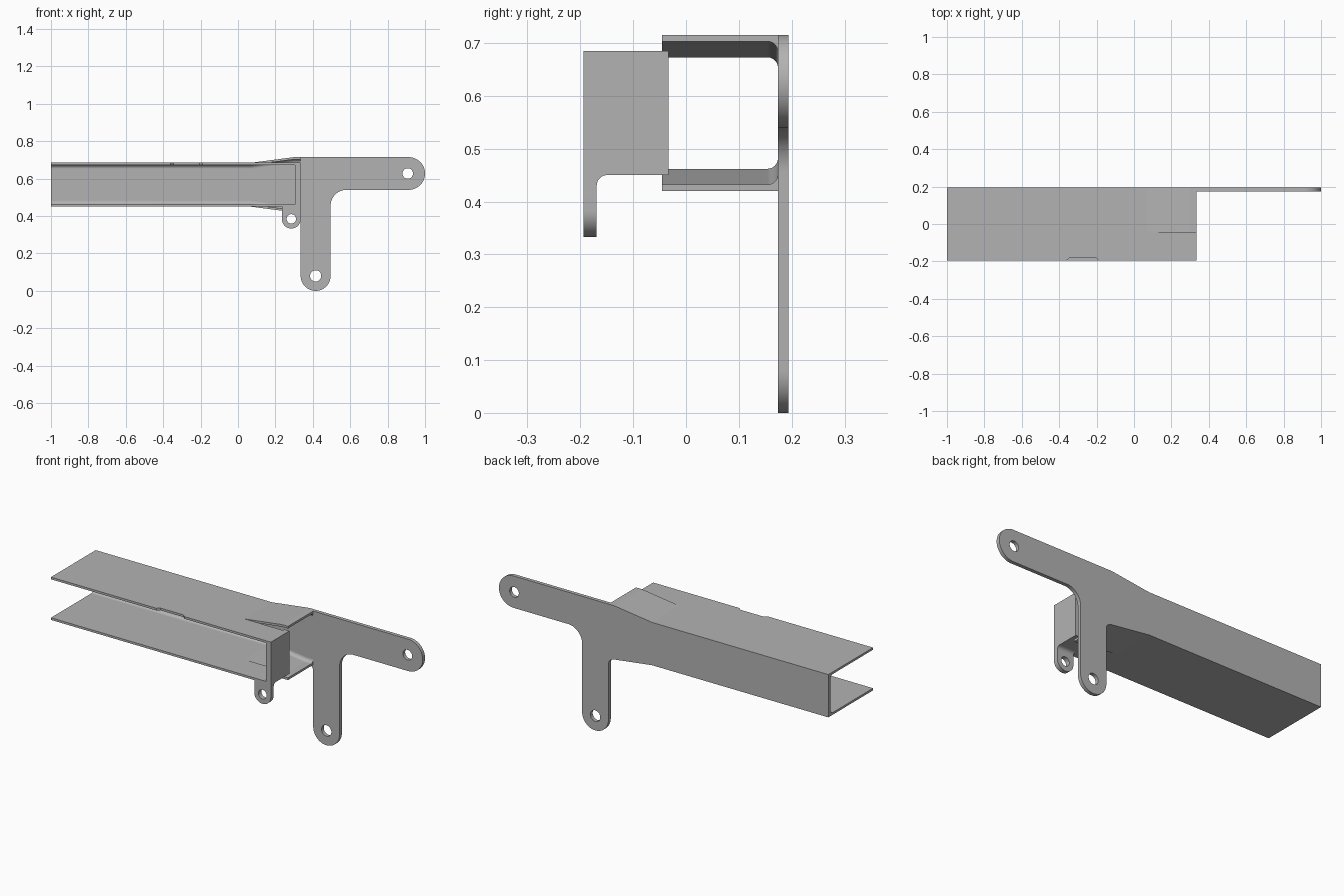
import bpy, bmesh, math
from mathutils import Vector

if "Cube" in bpy.data.objects:
    bpy.data.objects.remove(bpy.data.objects["Cube"], do_unlink=True)

GREY = (0.45, 0.45, 0.45, 1)
metal = bpy.data.materials.new("grey_metal")
metal.use_nodes = True
metal.diffuse_color = GREY
metal.node_tree.nodes["Principled BSDF"].inputs["Base Color"].default_value = GREY

FRONT, BACK, INNER = -0.194, 0.194, 0.174   # depth limits and inside of the back wall
SPLIT = -0.045                              # slit between flat strip and flared flange
MID, HALF, FLARED = 0.5675, 0.1175, 0.1475  # channel centre height and half heights
SHEET, END = 0.012, 0.335
BEND, LEVEL = 0.07, 0.30                    # where the flare starts and levels off
STATIONS = [(-1, HALF), (BEND, HALF), (LEVEL, FLARED), (END, FLARED)]


def arc(cx, cy, r, start, stop):
    n = max(6, round(abs(stop - start) / 5.625))
    angles = [math.radians(start + (stop - start) * i / n) for i in range(n + 1)]
    return [(cx + r * math.cos(a), cy + r * math.sin(a)) for a in angles]


def finish(name, bm):
    bmesh.ops.recalc_face_normals(bm, faces=bm.faces)
    mesh = bpy.data.meshes.new(name)
    bm.to_mesh(mesh)
    bm.free()
    mesh.materials.append(metal)
    ob = bpy.data.objects.new(name, mesh)
    bpy.context.collection.objects.link(ob)
    bpy.ops.object.select_all(action='DESELECT')
    ob.select_set(True)
    bpy.context.view_layer.objects.active = ob
    bpy.ops.object.shade_smooth_by_angle(angle=math.radians(6.5))


def plate(name, outline, axis, low, high, holes=()):
    """Extrude a flat outline, with round holes, along the given axis."""
    bm = bmesh.new()
    loops = [outline] + [arc(*h, 0, 360)[:-1] for h in holes]
    edges = []
    for loop in loops:
        verts = []
        for u, v in loop:
            co = [u, v]
            co.insert(axis, low)
            verts.append(bm.verts.new(co))
        edges += [bm.edges.new((verts[i - 1], verts[i])) for i in range(len(verts))]
    bmesh.ops.triangle_fill(bm, use_beauty=True, edges=edges)
    move = Vector((0, 0, 0))
    move[axis] = high - low
    top = bmesh.ops.extrude_face_region(bm, geom=bm.faces[:], use_keep_orig=True)["geom"]
    bmesh.ops.translate(bm, vec=move, verts=[g for g in top if isinstance(g, bmesh.types.BMVert)])
    finish(name, bm)


def loft(name, section, side):
    """Sweep a (y, inward offset) section along the flaring channel."""
    bm = bmesh.new()
    rings = [[bm.verts.new((x, y, MID + side * (h - d))) for y, d in section]
             for x, h in STATIONS]
    n = len(section)
    for a, b in zip(rings, rings[1:]):
        for i in range(n):
            bm.faces.new((a[i - 1], a[i], b[i], b[i - 1]))
    bm.faces.new(rings[0])
    bm.faces.new(rings[-1])
    finish(name, bm)


# Back wall with the long arm and the hanging leg
wall = [(-1, MID - HALF), (-1, MID + HALF), (BEND, MID + HALF), (LEVEL, MID + FLARED)]
wall += arc(0.9125, 0.6275, 0.0875, 90, -90)
wall += arc(0.58, 0.455, 0.085, 90, 180)
wall += arc(0.415, 0.08, 0.08, 0, -180)
wall += arc(0.30, 0.385, 0.035, 0, 90)
wall += [(BEND, MID - HALF)]
plate("back_wall", wall, 1, INNER, BACK, [(0.9075, 0.6275, 0.028), (0.415, 0.08, 0.03)])

# Flat flanges, flared flanges and inside corner fillets, top and bottom
flat = [(-1, INNER), (-1, FRONT)]
notch = [(-0.36, FRONT), (-0.345, -0.18), (-0.205, -0.18), (-0.19, FRONT)]
tail = [(END, FRONT), (END, SPLIT), (BEND, SPLIT), (BEND, INNER)]
for label, side in (("top", 1), ("bottom", -1)):
    outer, inner = MID + side * HALF, MID + side * (HALF - SHEET)
    plate(label + "_flange", flat + (notch if side > 0 else []) + tail, 2,
          min(outer, inner), max(outer, inner))
    flare = [(x, MID + side * h) for x, h in STATIONS[1:]]
    flare += [(x, z - side * SHEET) for x, z in reversed(flare)]
    plate(label + "_flare", flare, 1, SPLIT, INNER)
    r = 0.02
    corner = [(INNER, SHEET)] + arc(INNER - r, SHEET + r, r, -90, 0)
    loft(label + "_corner_fillet", corner, side)

# Folded end plate closing the front strip
plate("end_plate", [(FRONT, MID - HALF), (SPLIT + 0.012, MID - HALF),
                    (SPLIT + 0.012, MID + HALF), (FRONT, MID + HALF)], 0, 0.305, END)

# Small lug under the front strip, with its curved root
lug = [(END, MID - HALF), (0.235, MID - HALF)] + arc(0.285, 0.383, 0.05, 180, 360)
plate("front_lug", lug, 1, FRONT, -0.169, [(0.285, 0.385, 0.025)])
root = [(-0.169, MID - HALF)] + arc(-0.149, MID - HALF - 0.02, 0.02, 180, 90)
plate("lug_root", root, 0, 0.235, END)
